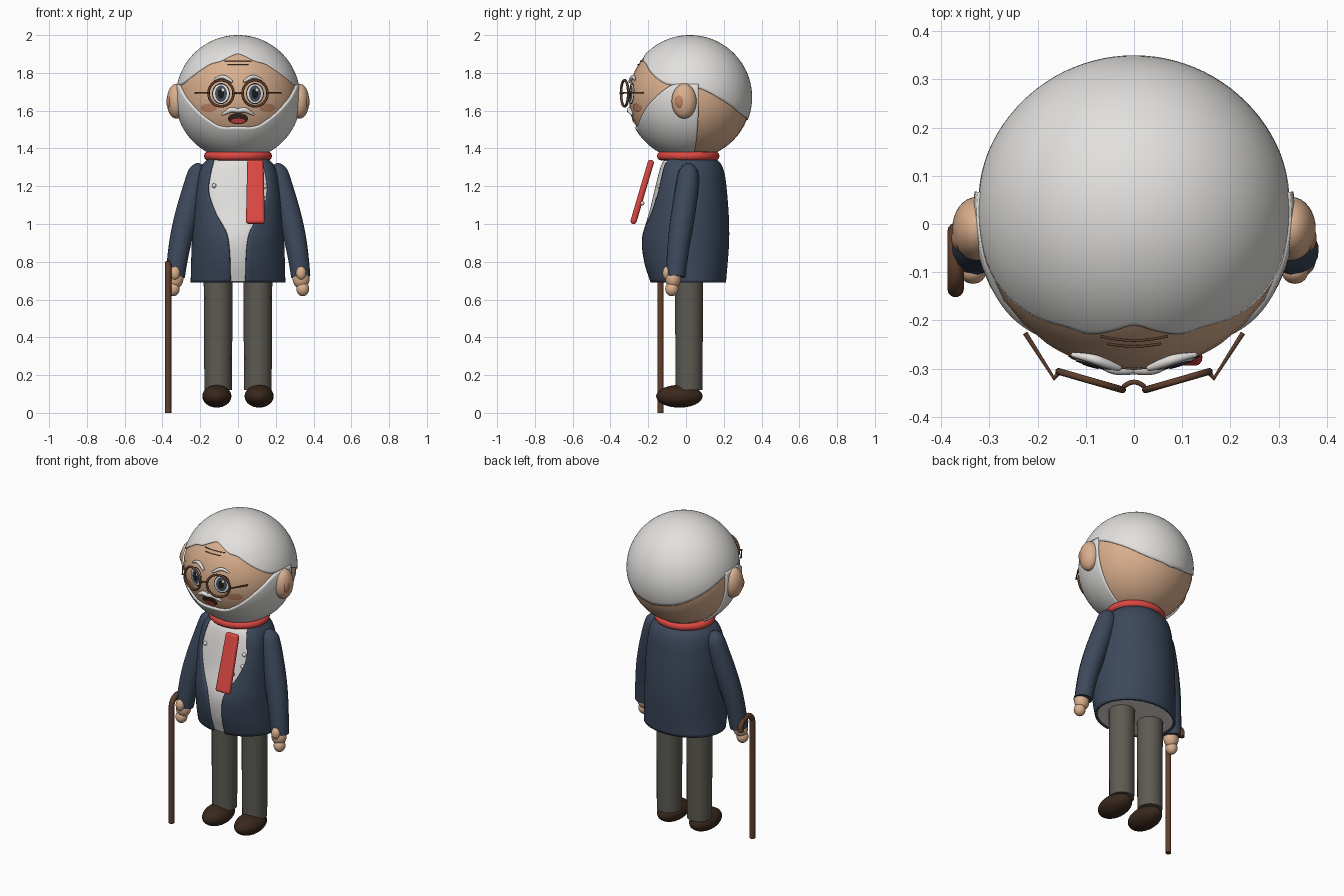
import bpy, bmesh, math
from mathutils import Vector

if "Cube" in bpy.data.objects:
    bpy.data.objects.remove(bpy.data.objects["Cube"])


def material(name, *rgb):
    m = bpy.data.materials.new(name)
    m.use_nodes = True
    m.diffuse_color = (*rgb, 1)
    m.node_tree.nodes["Principled BSDF"].inputs["Base Color"].default_value = (*rgb, 1)
    return m


SKIN = material("skin", .70, .43, .27)
WHITE = material("soft white", .76, .75, .73)
NAVY = material("navy cloth", .045, .065, .105)
RED = material("red cloth", .72, .065, .055)
GREY = material("grey cloth", .11, .103, .085)
SHOE = material("dark leather", .042, .021, .012)
WOOD = material("brown wood", .115, .05, .027)
IRIS = material("slate iris", .06, .075, .11)
BLUSH = material("blush", .52, .23, .13)
BLACK = material("black", .01, .01, .01)

CY, CZ, HEAD = .021, 1.671, .324   # head centre and radius


def finish(obj, name, mat, angle=40):
    obj.name = name
    obj.data.materials.clear()
    obj.data.materials.append(mat)
    bpy.ops.object.select_all(action='DESELECT')
    obj.select_set(True)
    bpy.context.view_layer.objects.active = obj
    bpy.ops.object.shade_smooth_by_angle(angle=math.radians(angle))
    return obj


def mesh_object(name, mesh):
    obj = bpy.data.objects.new(name, mesh)
    bpy.context.collection.objects.link(obj)
    return obj


def ball(name, mat, loc, radii):
    bpy.ops.mesh.primitive_uv_sphere_add(segments=32, ring_count=20, location=loc)
    obj = bpy.context.object
    obj.scale = radii
    return finish(obj, name, mat)


def ring(name, mat, loc, major, minor, rot=(0, 0, 0)):
    bpy.ops.mesh.primitive_torus_add(location=loc, rotation=rot, major_radius=major,
                                     minor_radius=minor, major_segments=48, minor_segments=12)
    return finish(bpy.context.object, name, mat)


def tube(name, mat, points, radii, smooth=True):
    """Round tube along a path, with one radius per point."""
    curve = bpy.data.curves.new(name, 'CURVE')
    curve.dimensions = '3D'
    curve.bevel_depth, curve.bevel_resolution, curve.use_fill_caps = 1, 5, True
    s = curve.splines.new('NURBS' if smooth else 'POLY')
    s.points.add(len(points) - 1)
    for p, co, r in zip(s.points, points, radii):
        p.co, p.radius = (*co, 1), r
    if smooth:
        s.order_u, s.use_endpoint_u, s.resolution_u = 3, True, 8
    temp = mesh_object(name, curve)
    bpy.context.view_layer.update()
    mesh = bpy.data.meshes.new_from_object(
        temp.evaluated_get(bpy.context.evaluated_depsgraph_get()))
    bpy.data.objects.remove(temp)
    return finish(mesh_object(name, mesh), name, mat)


def grid(name, mat, rows, thickness=0):
    """Surface through rows of points, turned outward and optionally thickened."""
    bm = bmesh.new()
    vs = [[bm.verts.new(p) for p in row] for row in rows]
    for a, b in zip(vs, vs[1:]):
        for i in range(len(a) - 1):
            bm.faces.new((a[i], a[i + 1], b[i + 1], b[i]))
    bmesh.ops.remove_doubles(bm, verts=bm.verts, dist=1e-5)
    bm.normal_update()
    mid = sum((v.co for v in bm.verts), Vector()) / len(bm.verts)
    mid.y = CY
    if sum(f.normal.dot(f.calc_center_median() - mid) for f in bm.faces) < 0:
        bmesh.ops.reverse_faces(bm, faces=bm.faces)
    mesh = bpy.data.meshes.new(name)
    bm.to_mesh(mesh)
    bm.free()
    obj = mesh_object(name, mesh)
    if thickness:
        mod = obj.modifiers.new("thickness", 'SOLIDIFY')
        mod.thickness, mod.offset = thickness, -1
    return finish(obj, name, mat)


def ease(keys, t):
    """Smooth curve through (t, value) keys."""
    def slope(i):
        a, b = keys[max(i - 1, 0)], keys[min(i + 1, len(keys) - 1)]
        return (b[1] - a[1]) / (b[0] - a[0])
    t = min(max(t, keys[0][0]), keys[-1][0])
    i = next(k for k in range(len(keys) - 1) if t <= keys[k + 1][0])
    (t0, v0), (t1, v1) = keys[i], keys[i + 1]
    h = t1 - t0
    u = (t - t0) / h
    w = u * u * (3 - 2 * u)
    return v0 + (v1 - v0) * w + h * u * (1 - u) * ((1 - u) * slope(i) - u * slope(i + 1))


def head_shell(name, edge, radius, pole, limit, thickness):
    """Part of a sphere from a pole to an edge height that depends on direction."""
    rows = []
    for i in range(97):
        az = -limit + 2 * limit * i / 96
        end = math.acos((ease(edge, abs(az)) - CZ) / radius)
        a, row = math.radians(az), []
        for j in range(33):
            th = pole + (end - pole) * j / 32
            s = radius * math.sin(th)
            row.append((s * math.sin(a), CY - s * math.cos(a), CZ + radius * math.cos(th)))
        rows.append(row)
    return grid(name, WHITE, rows, thickness)


def on_face(x, z, lift=0):
    return (x, CY - math.sqrt((HEAD + lift) ** 2 - x * x - (z - CZ) ** 2), z)


def patch(name, mat, x, z, rx, rz, lift):
    """Thin oval lying on the face."""
    grid(name, mat, [[on_face(x + rx * k / 5 * math.cos(i * math.pi / 16),
                              z + rz * k / 5 * math.sin(i * math.pi / 16), lift)
                      for i in range(33)] for k in range(6)])


# Head, hair and beard
ball("head", SKIN, (0, CY, CZ), (HEAD,) * 3)
head_shell("hair", [(-12, 1.885), (0, 1.905), (12, 1.885), (21, 1.863), (32, 1.85), (43, 1.815),
                    (57, 1.768), (68, 1.74), (92, 1.73), (105, 1.705), (122, 1.655), (150, 1.58),
                    (180, 1.55)], .329, 0, 180, .012)
head_shell("beard", [(0, 1.51), (20, 1.515), (36, 1.57), (51, 1.643), (70, 1.727),
                     (80, 1.742), (98, 1.74)], .334, math.pi, 98, .018)

# Mouth and forehead lines
patch("mouth", SHOE, 0, 1.558, .054, .03, .002)
patch("lower_lip", RED, 0, 1.546, .036, .012, .005)
for z, w in ((1.862, .07), (1.844, .055)):
    tube("forehead_line", WOOD, [on_face(w * k / 4, z, .001) for k in range(-4, 5)], [.0025] * 9)
tube("glasses_bridge", WOOD, [(-.022, -.338, 1.69), (0, -.318, 1.70), (.022, -.338, 1.69)], [.005] * 3)

for s, side in ((1, "left"), (-1, "right")):
    # Ears
    ball(side + "_ear", SKIN, (s * .327, -.01, 1.65), (.05, .066, .092))
    ball(side + "_inner_ear", BLUSH, (s * .362, -.03, 1.648), (.017, .026, .039))
    # Eyes
    x = s * .09
    for part, mat, rx, rz, lift in (("eye_outline", BLACK, .047, .056, .002), ("eye", WHITE, .042, .05, .0035),
                                    ("iris", IRIS, .031, .043, .005), ("pupil", BLACK, .017, .026, .0065)):
        patch(f"{side}_{part}", mat, x, 1.69, rx, rz, lift)
    patch(side + "_eye_glint", WHITE, x + .01, 1.71, .007, .008, .008)
    patch(side + "_cheek", BLUSH, s * .155, 1.615, .043, .022, .002)
    # Brows and moustache
    tube(side + "_brow", WHITE, [on_face(s * a, z, .008) for a, z in
         ((.03, 1.752), (.05, 1.768), (.09, 1.786), (.128, 1.763))], [.006, .01, .01, .005])
    tube(side + "_moustache", WHITE, [on_face(s * a, z, .006) for a, z in
         ((0, 1.598), (.03, 1.609), (.06, 1.592), (.086, 1.577))], [.011, .014, .012, .004])
    # Glasses
    ring(side + "_lens_rim", WOOD, (x, -.325, 1.692), .069, .007, (math.pi / 2, 0, s * .28))
    tube(side + "_glasses_arm", WOOD, [(s * .158, -.31, 1.695), (s * .166, -.32, 1.695),
         (s * .226, -.226, 1.695)], [.005] * 3, False)

    # Sleeves
    tube(side + "_sleeve", NAVY, [(s * a, y, z) for a, y, z in
         ((.197, .014, 1.318), (.207, .014, 1.3), (.224, .01, 1.22), (.28, -.02, 1.02),
          (.318, -.045, .85), (.332, -.055, .722))], [.012, .05, .061, .065, .057, .052])
    # Hands
    for part, loc, radii in (("palm", (.334, -.068, .71), (.045, .041, .052)),
                             ("fingers", (.343, -.075, .656), (.034, .035, .038)),
                             ("thumb", (.334, -.1, .74), (.027, .024, .036))):
        ball(f"{side}_{part}", SKIN, (s * loc[0], *loc[1:]), radii)
    # Legs and shoes
    tube(side + "_trouser_leg", GREY, [(s * .105, .016, .12), (s * .105, .016, .78)], [.073, .077], False)
    ball(side + "_shoe", SHOE, (s * .112, -.035, .088), (.077, .123, .06))

# Torso: half width, front and back depth by height
WIDTH = [(.69, .251), (.95, .242), (1.2, .217), (1.31, .192), (1.36, .14)]
FRONT = [(.69, -.19), (.8, -.225), (.93, -.238), (1.08, -.2), (1.31, -.142), (1.36, -.11)]
BACK = [(.69, .212), (.94, .229), (1.2, .214), (1.31, .19), (1.36, .145)]
OPENING = [(.69, .038), (.94, .057), (1.065, .122), (1.17, .158), (1.26, .15), (1.36, .125)]
FLATNESS = [(.69, 1), (.9, 1), (1.15, .5), (1.36, .5)]   # flatter chest, rounder belly


def torso_point(a, z, inset=0):
    f, b = ease(FRONT, z) + inset, ease(BACK, z) - inset
    c = math.cos(a)
    depth = c ** ease(FLATNESS, z) if c > 0 else c
    return ((ease(WIDTH, z) - inset) * math.sin(a), (f + b) / 2 - (b - f) / 2 * depth, z)


coat, shirt = [], [[(0, .01, .695)] * 65]
for k in range(37):
    z = .69 + .67 * k / 36
    gap = math.asin(min(ease(OPENING, z) / ease(WIDTH, z), .95))
    coat.append([torso_point(gap + (2 * math.pi - 2 * gap) * i / 64, z) for i in range(65)])
    shirt.append([torso_point(2 * math.pi * i / 64, max(z, .695), .01) for i in range(65)])
shirt.append([(0, .01, 1.36)] * 65)
grid("shirt", WHITE, shirt)
grid("jacket", NAVY, coat, .015)

# Collar band and tie
collar = ring("collar", RED, (0, .012, 1.36), .157, .023)
collar.scale.y = .92
bpy.ops.mesh.primitive_cube_add(size=1, location=(.092, -.232, 1.17),
                                rotation=(-math.atan2(.1, .34), 0, 0))
tie = bpy.context.object
tie.scale = (.1, .033, .352)
bpy.ops.object.transform_apply(location=False, rotation=False, scale=True)
for v in tie.data.vertices:
    if v.co.z > 0:
        v.co.x *= .86
bevel = tie.modifiers.new("soft edges", 'BEVEL')
bevel.width, bevel.segments = .015, 4
finish(tie, "tie", RED)

# Buttons
for loc in ((-.127, -.145, 1.203), (.142, -.14, 1.2), (.14, -.152, 1.13), (.128, -.232, 1.11)):
    ball("button", WHITE, loc, (.012, .012, .012))

# Walking stick with a hooked handle
hook = [(-.37, -.075 - .06 * math.cos(t * math.pi / 10), .735 + .055 * math.sin(t * math.pi / 10))
        for t in range(11)]
path = [(-.37, -.135, 0), (-.37, -.135, .4)] + hook + [(-.37, -.015, .715)]
tube("walking_stick", WOOD, path, [.017] * len(path), False)
